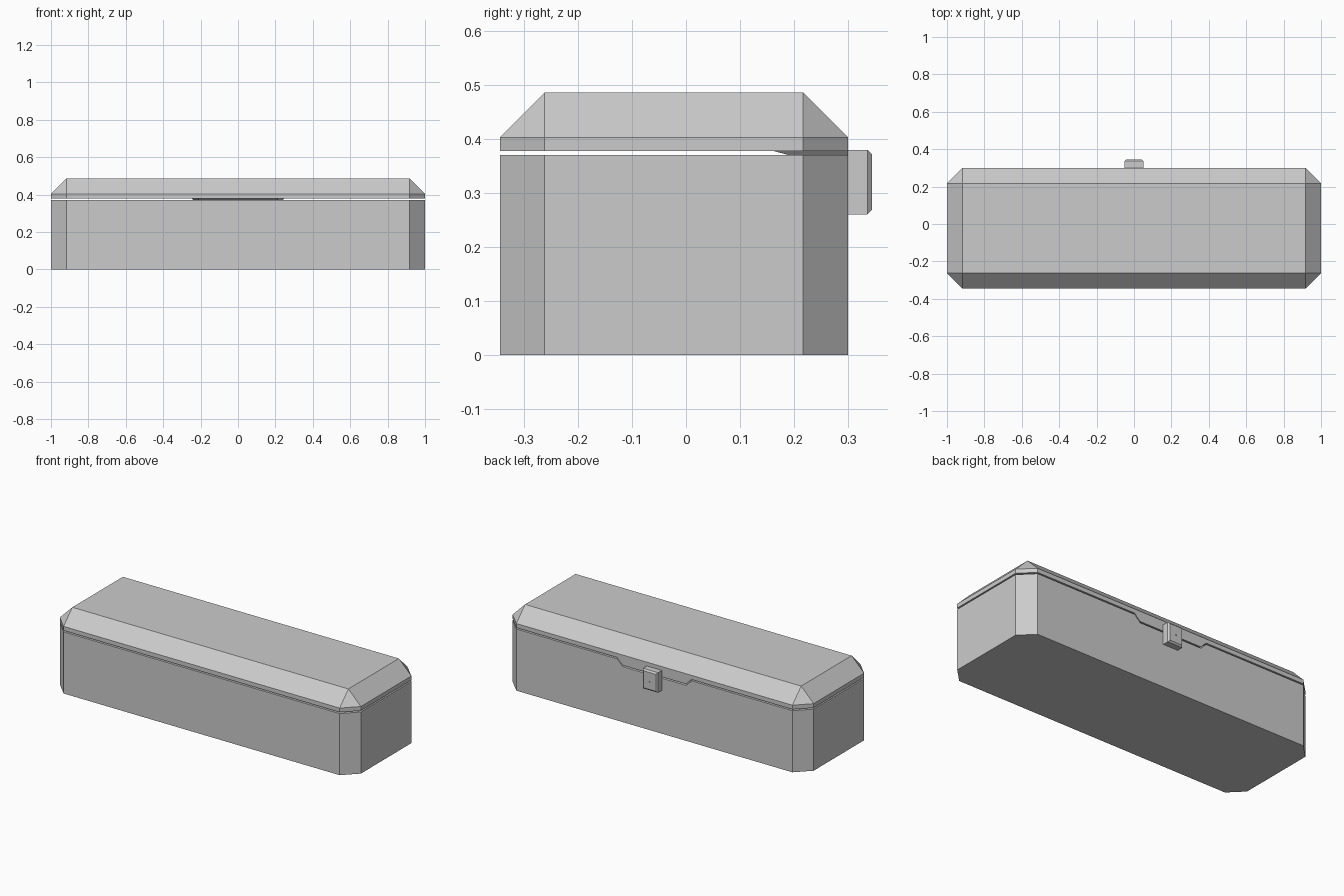
import bpy, bmesh, math

if "Cube" in bpy.data.objects:
    bpy.data.objects.remove(bpy.data.objects["Cube"])

X, Y0, Y1, C = 1.0, -0.345, 0.30, 0.083   # footprint and chamfer
BODY_TOP, LID_BOTTOM, LID_EDGE, LID_TOP = 0.37, 0.378, 0.403, 0.486


def hull(name, points):
    """Convex solid around the points, with flat regions merged to single faces."""
    bm = bmesh.new()
    for p in points:
        bm.verts.new(p)
    bmesh.ops.convex_hull(bm, input=bm.verts)
    bmesh.ops.dissolve_limit(bm, angle_limit=math.radians(1),
                             verts=bm.verts, edges=bm.edges)
    bmesh.ops.recalc_face_normals(bm, faces=bm.faces)
    me = bpy.data.meshes.new(name)
    bm.to_mesh(me)
    bm.free()
    ob = bpy.data.objects.new(name, me)
    bpy.context.collection.objects.link(ob)
    return ob


def rect(x, y0, y1, z):
    return [(s * x, y, z) for s in (-1, 1) for y in (y0, y1)]


def octagon(z):
    return rect(X, Y0 + C, Y1 - C, z) + rect(X - C, Y0, Y1, z)


def ramp(z, t=1.0):
    """Shallow wedge that drops towards the back; t stretches it past the wall."""
    y = 0.161 + 0.139 * t
    return [(s * x, yy, zz) for s in (-1, 1) for x, yy, zz in
            ((0.21, 0.161, z), (0.21 + 0.037 * t, y, z), (0.21, y, z - 0.037 * t))]


def cut(ob, cutter):
    m = ob.modifiers.new("cut", 'BOOLEAN')
    m.operation, m.solver, m.object = 'DIFFERENCE', 'EXACT', cutter
    cutter.hide_render = True
    cutter.hide_set(True)


# Body with a ramped recess in the back of its rim
body = hull("box_body", octagon(0) + octagon(BODY_TOP))
raised = [(x, y, z + 0.03) for x, y, z in ramp(BODY_TOP, 1.2)]
cut(body, hull("recess_cutter", ramp(BODY_TOP, 1.2) + raised))

# Lid with bevelled top, and the tongue that fits the recess
hull("lid", octagon(LID_BOTTOM) + octagon(LID_EDGE) + rect(X - C, Y0 + C, Y1 - C, LID_TOP))
hull("lid_tongue", ramp(LID_BOTTOM))

# Two-piece latch, bevelled around its outer face
W, YL, B = 0.05, 0.345, 0.009
lower = hull("latch_lower",
             rect(W, Y1, YL - B, 0.26) + rect(W, Y1, YL - B, 0.33)
             + rect(W - B, YL, YL, 0.26 + B) + rect(W - B, YL, YL, 0.33))
hull("latch_upper",
     rect(W, Y1, YL - B, 0.33) + rect(W, Y1, YL - B, 0.38)
     + rect(W - B, YL, YL, 0.33) + rect(W - B, YL, YL, 0.38 - B))

# Small keyhole in the latch
bpy.ops.mesh.primitive_cylinder_add(vertices=8, radius=0.004, depth=0.02,
                                    location=(0, YL, 0.315),
                                    rotation=(math.pi / 2, 0, 0))
key = bpy.context.object
key.name = "keyhole_cutter"
cut(lower, key)
